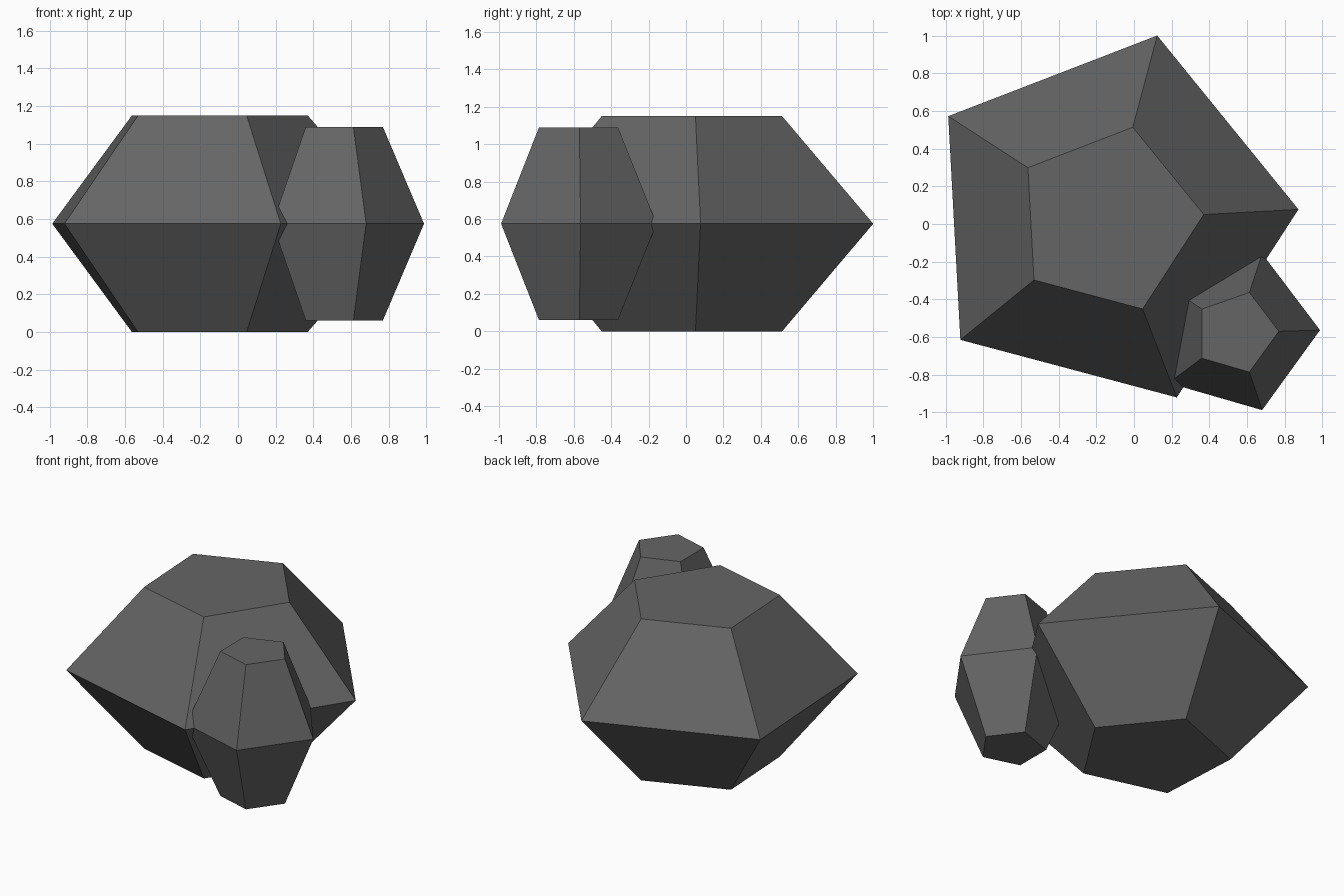
import bpy, bmesh, math

if "Cube" in bpy.data.objects:
    bpy.data.objects.remove(bpy.data.objects["Cube"])

stone = bpy.data.materials.new("dark grey stone")
stone.diffuse_color = (0.13, 0.13, 0.13, 1)
stone.use_nodes = True
stone.node_tree.nodes["Principled BSDF"].inputs["Base Color"].default_value = stone.diffuse_color


def rock(name, centre, radius, turn, shear, z_mid, half_height, cap):
    """Five-sided rock: wide waist ring with smaller flat caps above and below."""
    bm = bmesh.new()
    rings = []
    for dz, scale in ((-half_height, cap), (0, 1), (half_height, cap)):
        ring = []
        for i in range(5):
            a = math.radians(turn + 72 * i)
            x = radius[0] * scale * math.cos(a)
            y = radius[1] * scale * math.sin(a) + shear * x
            ring.append(bm.verts.new((centre[0] + x, centre[1] + y, z_mid + dz)))
        rings.append(ring)
    # sloping sides
    for low, high in zip(rings, rings[1:]):
        for i in range(5):
            j = (i + 1) % 5
            bm.faces.new((low[i], low[j], high[j], high[i]))
    # flat caps
    bm.faces.new(rings[0][::-1])
    bm.faces.new(rings[-1])
    mesh = bpy.data.meshes.new(name)
    bm.to_mesh(mesh)
    bm.free()
    mesh.materials.append(stone)
    obj = bpy.data.objects.new(name, mesh)
    bpy.context.collection.objects.link(obj)
    return obj


# main boulder and the smaller rock leaning into its front right corner
rock("large_rock", (-0.137, 0.023), (1.012, 1.012), 3.1, 0, 0.575, 0.575, 0.502)
rock("small_rock", (0.543, -0.577), (0.445, 0.437), 0, 0.03, 0.575, 0.515, 0.508)
